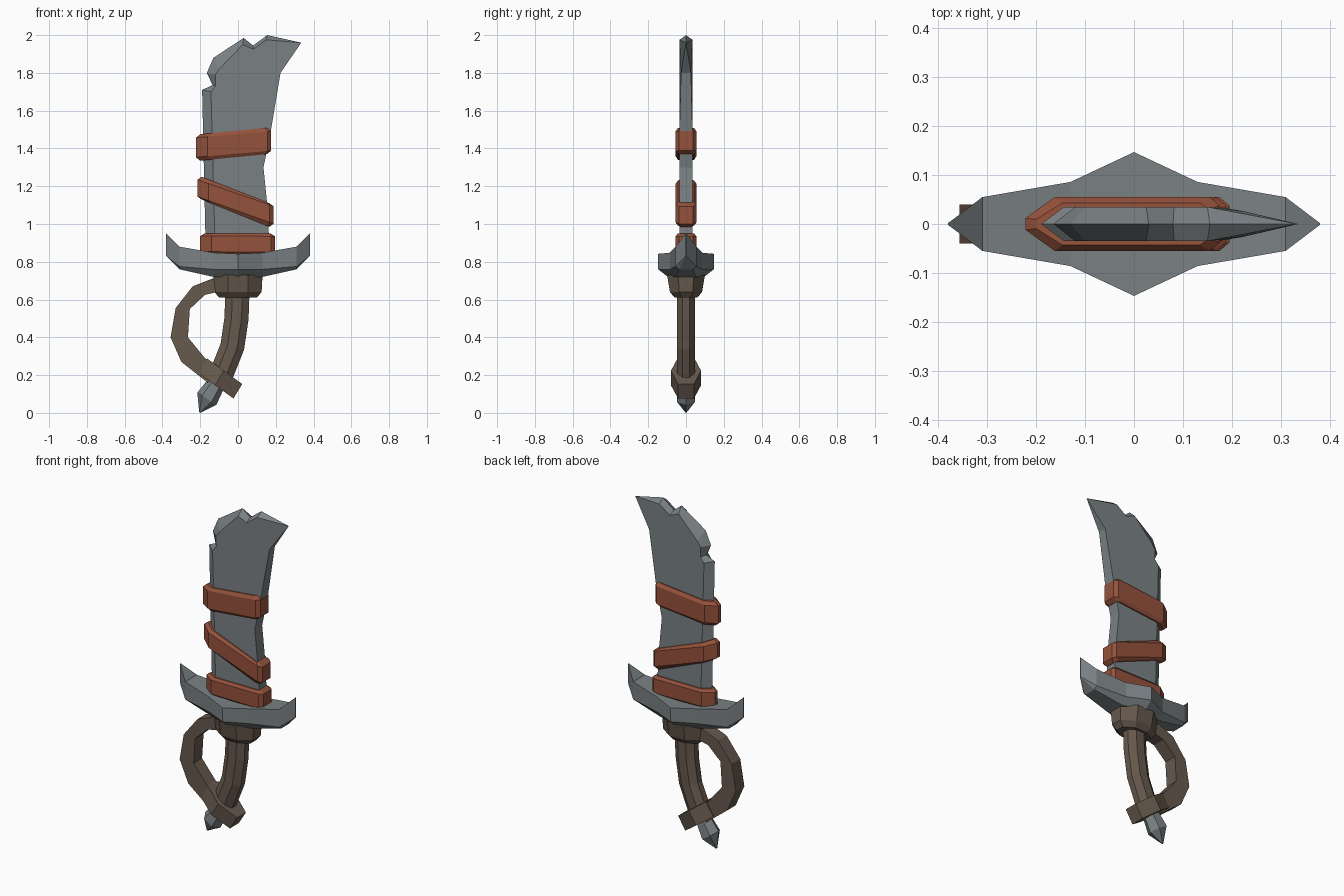
import bpy, bmesh, math
from mathutils import Vector

if "Cube" in bpy.data.objects:
    bpy.data.objects.remove(bpy.data.objects["Cube"])


def material(name, rgb):
    m = bpy.data.materials.new(name)
    m.diffuse_color = (*rgb, 1)
    m.use_nodes = True
    m.node_tree.nodes["Principled BSDF"].inputs["Base Color"].default_value = m.diffuse_color
    return m


STEEL = material("grey steel", (0.195, 0.22, 0.23))
LEATHER = material("rust leather", (0.30, 0.085, 0.045))
WOOD = material("brown wood", (0.135, 0.10, 0.075))


def loft(name, rings, mat):
    """Skin a list of equal-length point rings and cap both ends."""
    bm = bmesh.new()
    vs = [[bm.verts.new(p) for p in r] for r in rings]
    n = len(rings[0])
    for a, b in zip(vs, vs[1:]):
        for i in range(n):
            bm.faces.new((a[i], a[(i + 1) % n], b[(i + 1) % n], b[i]))
    bm.faces.new(vs[0])
    bm.faces.new(vs[-1])
    bmesh.ops.remove_doubles(bm, verts=bm.verts, dist=1e-5)
    bmesh.ops.recalc_face_normals(bm, faces=bm.faces)
    me = bpy.data.meshes.new(name)
    bm.to_mesh(me)
    bm.free()
    me.materials.append(mat)
    ob = bpy.data.objects.new(name, me)
    bpy.context.collection.objects.link(ob)
    return ob


def section(x, z, tilt, shape):
    """Cross-section of (u, y) points; u runs along tilt degrees in the xz plane."""
    c, s = math.cos(math.radians(tilt)), math.sin(math.radians(tilt))
    return [Vector((x + u * c, y, z + u * s)) for u, y in shape]


def oval(rx, ry, n=8, turn=0.5):
    k = 1 / math.cos(math.pi / n) if turn else 1
    return [(k * rx * math.cos((i + turn) * math.tau / n),
             k * ry * math.sin((i + turn) * math.tau / n)) for i in range(n)]


# Blade: outer x, outer z, flat-face x, flat-face z, half thickness
outline = [
    (-.17, .82, -.12, .82, .035), (-.19, 1.71, -.143, 1.70, .035),
    (-.135, 1.735, -.12, 1.73, .035), (-.165, 1.80, -.12, 1.79, .035),
    (-.13, 1.88, -.10, 1.82, .035), (.03, 1.985, .025, 1.95, .035),
    (.08, 1.945, .082, 1.925, .035), (.155, 2.0, .15, 1.975, .035),
    (.335, 1.96, .335, 1.96, 0), (.225, 1.80, .225, 1.80, .026),
    (.172, 1.48, .172, 1.48, .035), (.135, 1.30, .135, 1.30, .035),
    (.155, 1.10, .155, 1.10, .035), (.17, .82, .17, .82, .035)]
loft("blade", [[(a, -t, b) for _, _, a, b, t in outline],
               [(a, 0, b) for a, b, _, _, _ in outline],
               [(a, t, b) for _, _, a, b, t in outline]], STEEL)


# Leather wraps: left x, right x, left bottom/top z, right bottom/top z
def wrap(name, xl, xr, lb, lt, rb, rt):
    shape = [(xl, -.012), (xl + .06, -.055), (xr - .02, -.055), (xr, -.038),
             (xr, .038), (xr - .02, .055), (xl + .06, .055), (xl, .012)]
    mid = (xl + xr) / 2

    def ring(inset, f):
        out = []
        for x, y in shape:
            t = (x - xl) / (xr - xl)
            lo, hi = lb + (rb - lb) * t, lt + (rt - lt) * t
            out.append((mid + (x - mid) * (1 - inset / 2), y * (1 - inset), lo + (hi - lo) * f))
        return out
    loft(name, [ring(.22, 0), ring(0, .13), ring(0, .87), ring(.22, 1)], LEATHER)


wrap("lower_wrap", -.20, .195, .84, .95, .835, .95)
wrap("middle_wrap", -.215, .188, 1.13, 1.25, .985, 1.11)
wrap("upper_wrap", -.222, .175, 1.335, 1.475, 1.37, 1.51)

# Crossguard: x, half depth, top z, rim z, bottom z
half = [(.38, .002, .95, .83, .83), (.31, .055, .88, .775, .76),
        (.13, .086, .848, .76, .72), (0, .147, .842, .76, .72)]
stations = [(-x, *r) for x, *r in half] + half[-2::-1]
loft("crossguard", [[(x, -w, t), (x, w, t), (x, w, r), (x, w * .65, b), (x, -w * .65, b), (x, -w, r)]
                    for x, w, t, r, b in stations], STEEL)

# Collar under the guard
loft("collar", [section(0, z, 0, oval(rx, ry))
                for z, rx, ry in [(.73, .13, .10), (.64, .125, .085), (.61, .10, .06)]], WOOD)

# Curved grip
loft("grip", [section(x, z, a, oval(.064, .047)) for x, z, a in
              [(-.003, .64, 0), (-.008, .50, -4), (-.03, .35, -14), (-.09, .20, -28)]], WOOD)

# Knuckle bow: outer and inner edge points
bow = [(-.06, .715, -.06, .63), (-.13, .713, -.11, .64), (-.24, .67, -.175, .625),
       (-.33, .555, -.255, .55), (-.357, .40, -.265, .40), (-.30, .27, -.175, .29),
       (-.16, .16, -.09, .24)]
loft("knuckle_bow", [[(a, -.04, b), (a, .04, b), (c, .04, d), (c, -.04, d)] for a, b, c, d in bow], WOOD)

# Ring where the bow meets the grip
ring_shape = [(-.11, -.045), (0, -.08), (.12, -.042), (.12, .042), (0, .08), (-.11, .045)]
loft("grip_ring", [section(-.098 + d * .52, .185 + d * .85, -36, ring_shape)
                   for d in (-.045, .045)], WOOD)

# Pointed pommel
loft("pommel", [section(x, z, -33, oval(rx, ry, 6, 0)) for x, z, rx, ry in
                [(-.10, .18, .045, .04), (-.165, .075, .06, .055), (-.203, .002, .003, .003)]], STEEL)
